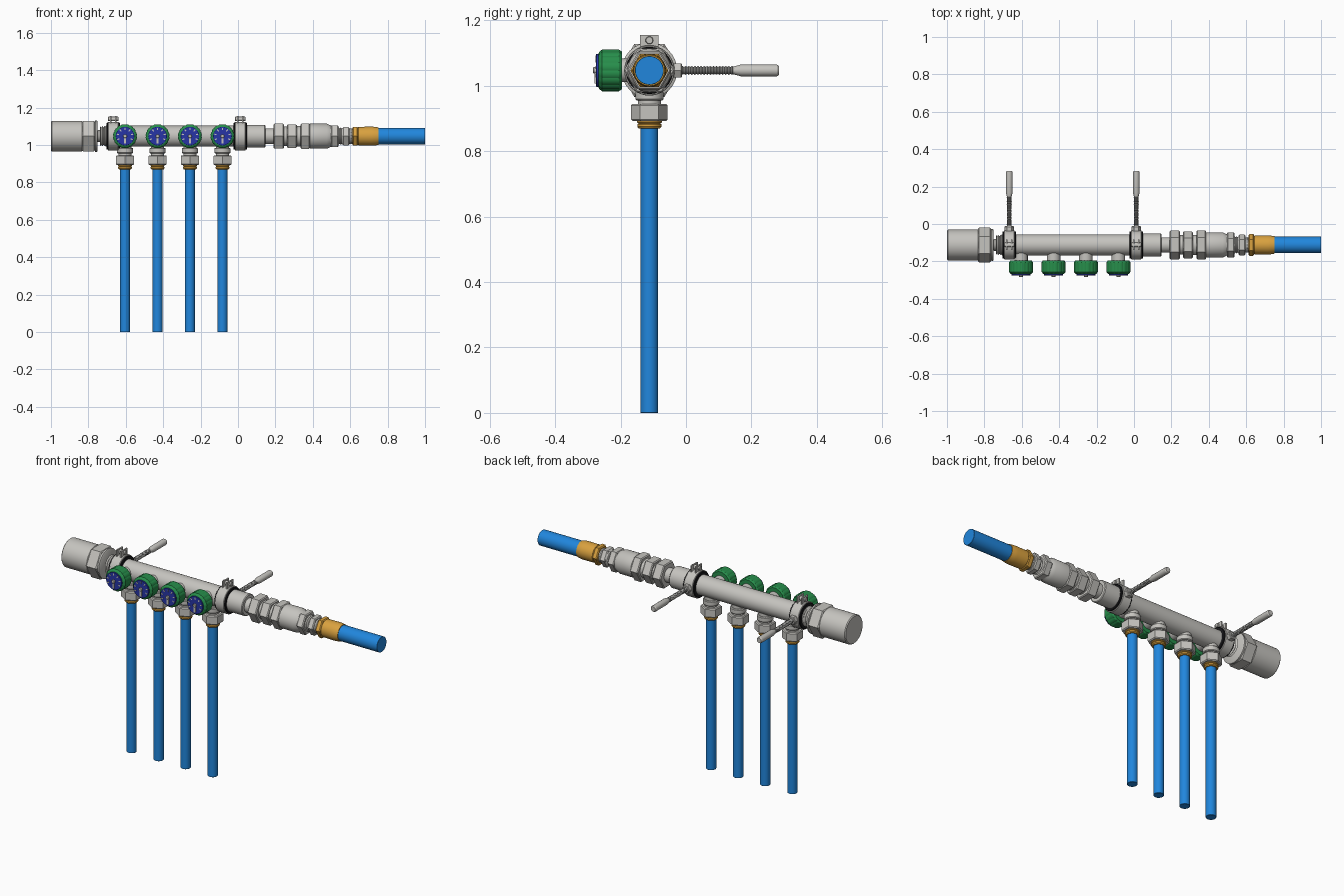
import bpy, bmesh, math
from mathutils import Vector

if "Cube" in bpy.data.objects:
    bpy.data.objects.remove(bpy.data.objects["Cube"])

CY, CZ = -0.112, 1.047          # axis of the manifold
X, Y, Z = Vector((1, 0, 0)), Vector((0, 1, 0)), Vector((0, 0, 1))


def material(name, rgb):
    m = bpy.data.materials.new(name)
    m.diffuse_color = (*rgb, 1)
    m.use_nodes = True
    m.node_tree.nodes["Principled BSDF"].inputs["Base Color"].default_value = m.diffuse_color
    return m


STEEL = material("steel grey", (0.56, 0.55, 0.52))
DARK = material("thread grey", (0.27, 0.27, 0.26))
BLUE = material("pipe blue", (0.015, 0.24, 0.72))
BRASS = material("brass", (0.70, 0.36, 0.05))
GREEN = material("knob green", (0.02, 0.27, 0.07))
NAVY = material("dial blue", (0.02, 0.035, 0.38))
BLACK = material("rubber black", (0.01, 0.01, 0.012))


def finish(name, bm, mat):
    bmesh.ops.recalc_face_normals(bm, faces=bm.faces)
    me = bpy.data.meshes.new(name)
    bm.to_mesh(me)
    bm.free()
    me.materials.append(mat)
    ob = bpy.data.objects.new(name, me)
    bpy.context.collection.objects.link(ob)
    bpy.context.view_layer.objects.active = ob
    ob.select_set(True)
    bpy.ops.object.shade_smooth_by_angle(angle=math.radians(30))
    ob.select_set(False)
    return ob


def lathe(name, profile, mat, axis=X, origin=(0, CY, CZ), sides=32, rib=0.0):
    """Capped turned part; profile holds (distance along axis, radius)."""
    u = X if axis == Y else Y
    v = axis.cross(u)
    o = Vector(origin)
    bm = bmesh.new()
    rings = []
    for t, r in profile:
        ring = []
        for i in range(sides):
            a = 2 * math.pi * i / sides
            rr = r - rib * (i % 4 == 0)
            ring.append(bm.verts.new(o + axis * t + u * rr * math.cos(a) + v * rr * math.sin(a)))
        rings.append(ring)
    for p, q in zip(rings, rings[1:]):
        for i in range(sides):
            j = (i + 1) % sides
            bm.faces.new((p[i], p[j], q[j], q[i]))
    bm.faces.new(rings[0])
    bm.faces.new(rings[-1])
    return finish(name, bm, mat)


def rod(name, a, b, r, mat, c=0.004, **kw):
    """Cylinder or prism with chamfered ends."""
    return lathe(name, [(a, r - c), (a + c, r), (b - c, r), (b, r - c)], mat, **kw)


def nut(name, a, b, r, mat, c=0.005, **kw):
    """Hexagonal nut with a shallow end chamfer."""
    return rod(name, a, b, r, mat, c, sides=6, **kw)


def threaded(name, a, b, r, depth, count, mat, **kw):
    step = (b - a) / (2 * count)
    prof = [(a + i * step, r - depth * (i % 2)) for i in range(2 * count + 1)]
    return lathe(name, prof, mat, **kw)


def box(name, centre, size, mat, turn=0.0):
    """Block, optionally turned about the y axis."""
    bm = bmesh.new()
    bmesh.ops.create_cube(bm, size=1)
    bmesh.ops.scale(bm, vec=size, verts=bm.verts)
    ob = finish(name, bm, mat)
    ob.location = centre
    ob.rotation_euler.y = turn
    return ob


# Manifold body and left end fitting
rod("manifold_tube", -0.71, 0.05, 0.056, STEEL)
rod("end_cap", -1.0, -0.83, 0.082, STEEL, 0.005, sides=40)
nut("end_cap_nut", -0.835, -0.765, 0.093, STEEL, 0.006)
lathe("end_cap_flange", [(-0.767, 0.075), (-0.763, 0.085), (-0.754, 0.085), (-0.75, 0.078)], STEEL)
rod("end_neck", -0.752, -0.70, 0.032, STEEL)
threaded("end_thread", -0.738, -0.70, 0.054, 0.008, 3, STEEL)

# Right hand fittings
rod("outlet_sleeve", 0.03, 0.147, 0.061, STEEL)
rod("outlet_neck", 0.14, 0.62, 0.041, STEEL)
nut("outlet_nut_a", 0.19, 0.245, 0.077, STEEL)
rod("outlet_collar_a", 0.24, 0.27, 0.052, STEEL)
nut("outlet_nut_b", 0.262, 0.315, 0.072, STEEL)
rod("outlet_collar_b", 0.31, 0.34, 0.054, STEEL)
nut("outlet_nut_c", 0.335, 0.385, 0.078, STEEL)
lathe("outlet_body", [(0.38, 0.06), (0.386, 0.067), (0.475, 0.067), (0.49, 0.06),
                      (0.51, 0.052)], STEEL)
nut("outlet_nut_d", 0.497, 0.538, 0.067, STEEL)
threaded("outlet_thread", 0.538, 0.56, 0.046, 0.005, 2, STEEL)
nut("outlet_nut_e", 0.56, 0.595, 0.056, STEEL)
threaded("outlet_end_thread", 0.593, 0.616, 0.042, 0.004, 2, STEEL)
nut("outlet_brass_nut", 0.612, 0.642, 0.058, BRASS)
lathe("outlet_brass_sleeve", [(0.64, 0.045), (0.645, 0.05), (0.715, 0.051), (0.73, 0.05),
                              (0.75, 0.047)], BRASS)
rod("outlet_pipe", 0.74, 1.0, 0.044, BLUE, 0.001)

# Four branches, each with a drop pipe and a dial knob
for n, x in enumerate((-0.604, -0.43, -0.257, -0.083), 1):
    down = dict(axis=Z, origin=(x, CY, 0))
    rod(f"drop_pipe_{n}", 0, 0.88, 0.027, BLUE, 0.001, sides=24, **down)
    lathe(f"drop_brass_ring_{n}", [(0.87, 0.033), (0.875, 0.037), (0.882, 0.037), (0.885, 0.033),
                                   (0.888, 0.038), (0.9, 0.038)], BRASS, **down)
    nut(f"drop_nut_{n}", 0.892, 0.945, 0.056, STEEL, **down)
    rod(f"drop_neck_{n}", 0.94, 1.02, 0.035, STEEL, **down)
    rod(f"drop_collar_{n}", 0.955, 0.985, 0.043, STEEL, **down)

    front = dict(axis=Y, origin=(x, 0, CZ))
    rod(f"knob_stem_{n}", -0.205, -0.13, 0.036, STEEL, **front)
    lathe(f"knob_{n}", [(-0.268, 0.05), (-0.266, 0.056), (-0.257, 0.064), (-0.205, 0.064),
                        (-0.196, 0.058)], GREEN, sides=64, rib=0.002, **front)
    rod(f"knob_dial_{n}", -0.275, -0.26, 0.05, NAVY, 0.001, **front)
    # Pointer and scale marks on the dial
    rod(f"dial_hub_{n}", -0.284, -0.27, 0.01, STEEL, 0.002, sides=16, **front)
    box(f"dial_pointer_{n}", (x, -0.277, CZ - 0.02), (0.012, 0.006, 0.04), STEEL)
    for k in range(-3, 4):
        a = k * math.radians(38)
        box(f"dial_mark_{n}_{k + 4}",
            (x + 0.039 * math.sin(a), -0.2755, CZ + 0.039 * math.cos(a)),
            (0.006, 0.002, 0.012), STEEL, a)

# Two pipe clamps with threaded wall rods
for side, x in (("left", -0.667), ("right", 0.012)):
    at = dict(origin=(x, CY, CZ))
    rod(f"{side}_clamp_liner", -0.036, 0.036, 0.072, BLACK, 0.002, **at)
    rod(f"{side}_clamp_band", -0.028, 0.028, 0.077, STEEL, 0.002, sides=40, **at)
    for s in (-1, 1):
        box(f"{side}_clamp_ear_{s}", (x + s * 0.014, CY, 1.132), (0.008, 0.056, 0.046), STEEL)
    rod(f"{side}_clamp_bolt", -0.028, 0.028, 0.012, STEEL, 0.002, sides=16,
        origin=(x, CY, 1.139))
    back = dict(axis=Y, origin=(x, 0, CZ))
    nut(f"{side}_rod_nut", -0.04, -0.012, 0.025, STEEL, 0.003, **back)
    threaded(f"{side}_wall_rod", -0.02, 0.15, 0.0135, 0.003, 18, DARK, **back, sides=16)
    lathe(f"{side}_wall_plug", [(0.142, 0.011), (0.168, 0.018), (0.278, 0.018), (0.284, 0.014)],
          STEEL, **back, sides=20)
